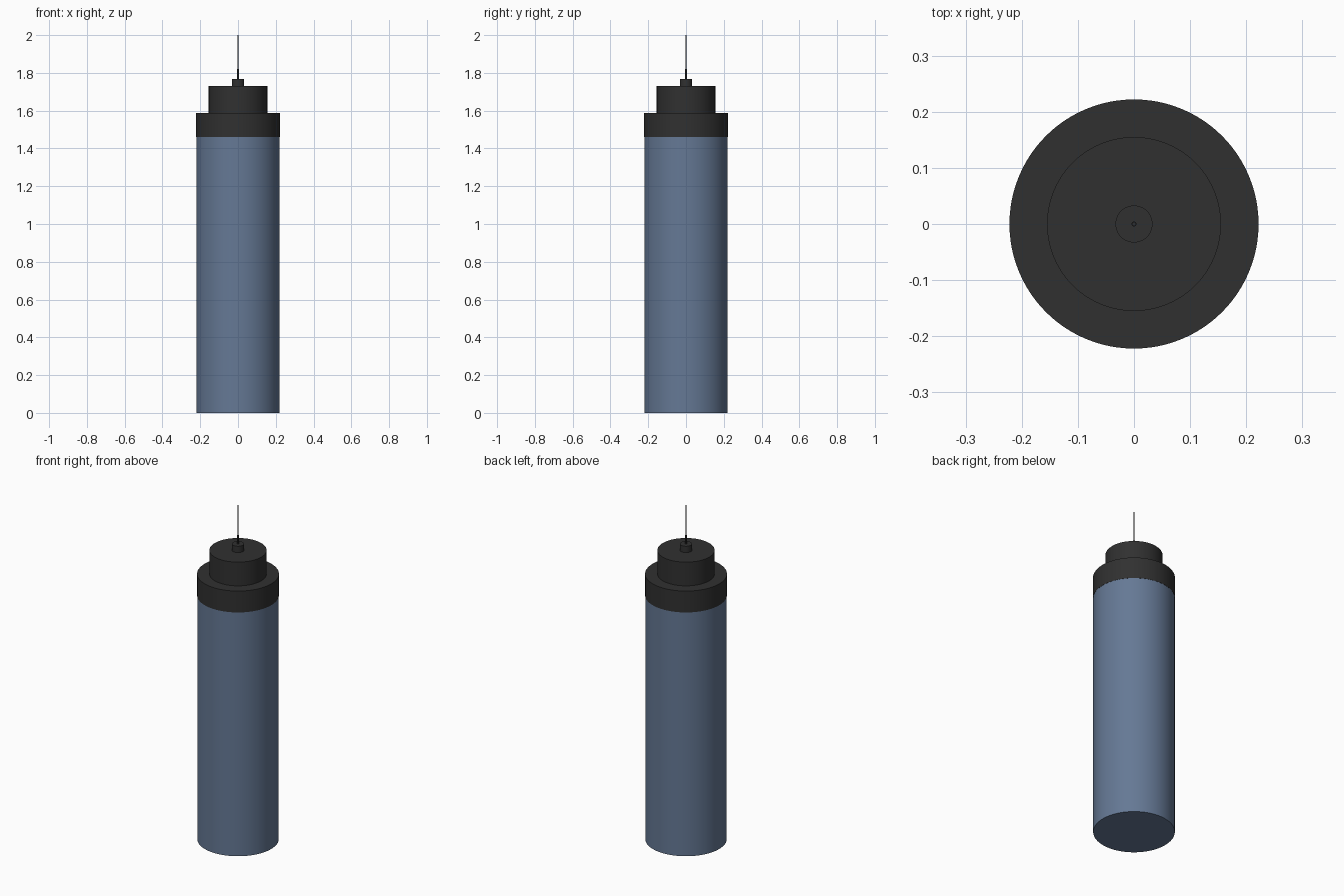
import bpy
import math

if "Cube" in bpy.data.objects:
    bpy.data.objects.remove(bpy.data.objects["Cube"])


def material(name, color):
    mat = bpy.data.materials.new(name)
    mat.diffuse_color = (*color, 1)
    mat.use_nodes = True
    mat.node_tree.nodes["Principled BSDF"].inputs["Base Color"].default_value = mat.diffuse_color
    return mat


blue = material("slate_blue", (0.13, 0.19, 0.30))
dark = material("dark_plastic", (0.03, 0.03, 0.03))


def cylinder(name, radius, bottom, top, mat, sides=96):
    bpy.ops.mesh.primitive_cylinder_add(
        vertices=sides, radius=radius, depth=top - bottom,
        location=(0, 0, (bottom + top) / 2))
    obj = bpy.context.object
    obj.name = name
    obj.data.materials.append(mat)
    bpy.ops.object.shade_smooth_by_angle(angle=math.radians(30))
    return obj


# Main barrel
cylinder("body", 0.221, 0, 1.46, blue)
# Stepped cap on top
cylinder("collar", 0.222, 1.46, 1.588, dark)
cylinder("cap", 0.155, 1.588, 1.73, dark)
cylinder("tip_hub", 0.033, 1.73, 1.768, dark, 48)
# Fine needle with a thicker sleeve at its base
cylinder("needle_sleeve", 0.0045, 1.768, 1.82, dark, 24)
cylinder("needle", 0.003, 1.82, 2.0, dark, 24)
